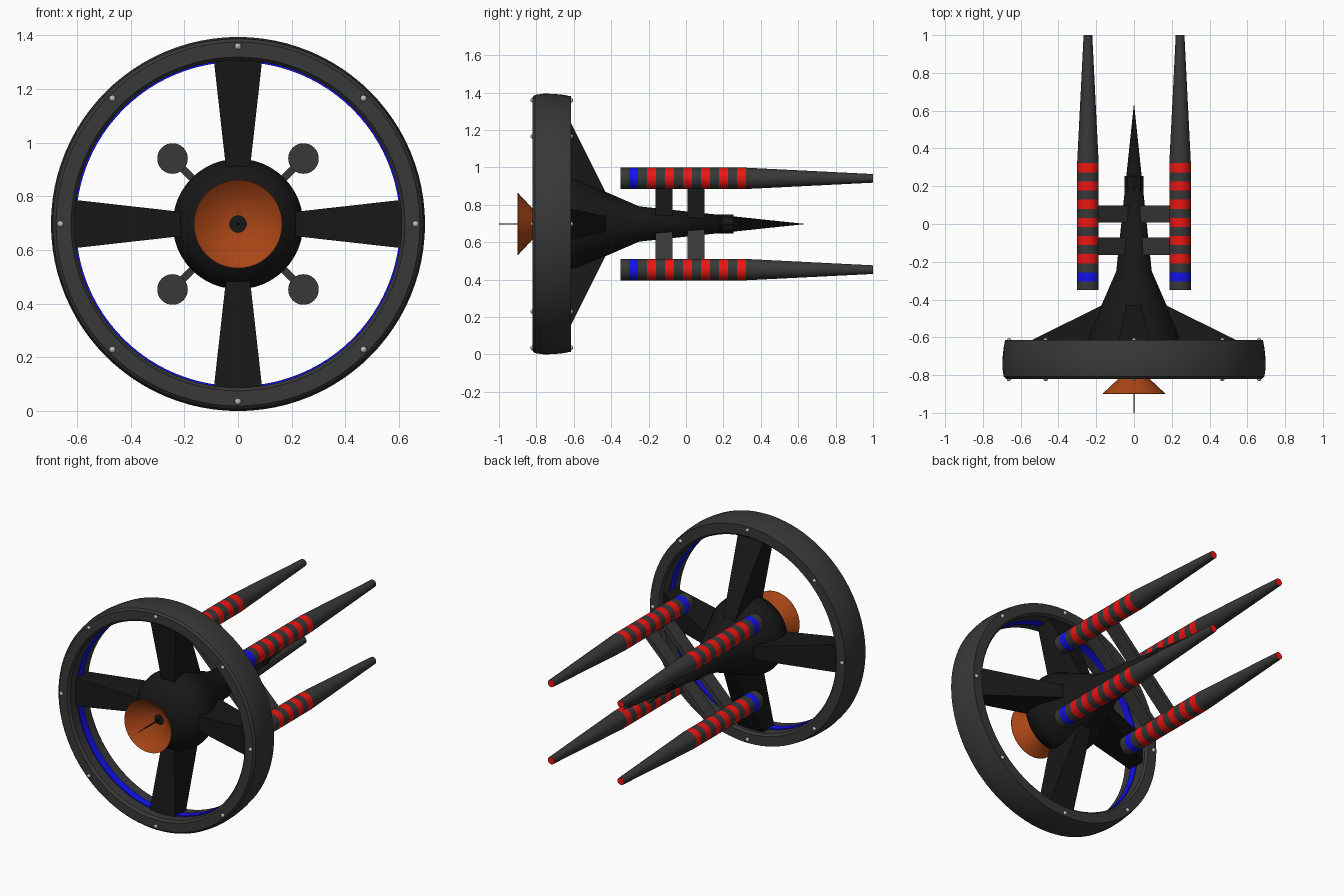
import bpy, bmesh, math
from mathutils import Matrix, Vector

if "Cube" in bpy.data.objects:
    bpy.data.objects.remove(bpy.data.objects["Cube"])

CZ = 0.697  # height of the main axis


def mat(name, *rgb):
    m = bpy.data.materials.new(name)
    m.diffuse_color = (*rgb, 1)
    m.use_nodes = True
    m.node_tree.nodes["Principled BSDF"].inputs["Base Color"].default_value = m.diffuse_color
    return m


GREY = mat("dark_grey", 0.04, 0.04, 0.04)
BLACK = mat("black", 0.009, 0.009, 0.009)
RED = mat("red", 0.85, 0.008, 0.006)
BLUE = mat("blue", 0.006, 0.006, 0.85)
ORANGE = mat("orange", 0.4, 0.06, 0.008)
SILVER = mat("silver", 0.5, 0.5, 0.5)


def finish(name, bm, mats, smooth=True):
    bmesh.ops.remove_doubles(bm, verts=bm.verts, dist=1e-5)
    bmesh.ops.recalc_face_normals(bm, faces=bm.faces)
    me = bpy.data.meshes.new(name)
    bm.to_mesh(me)
    bm.free()
    for m in mats:
        me.materials.append(m)
    if smooth:
        me.shade_smooth()
        me.set_sharp_from_angle(angle=math.radians(30))
    ob = bpy.data.objects.new(name, me)
    bpy.context.collection.objects.link(ob)
    return ob


def lathe(name, profile, mats, n=32, x=0.0, z=CZ, closed=False, slots=None):
    """Revolve (y, radius) points around an axis parallel to y."""
    bm = bmesh.new()
    rings = []
    for y, r in profile:
        if r == 0:
            rings.append([bm.verts.new((x, y, z))] * n)
        else:
            rings.append([bm.verts.new((x + r * math.cos(2 * math.pi * k / n), y,
                                        z + r * math.sin(2 * math.pi * k / n))) for k in range(n)])
    count = len(rings) if closed else len(rings) - 1
    for i in range(count):
        a, b = rings[i], rings[(i + 1) % len(rings)]
        for k in range(n):
            j = (k + 1) % n
            vs = list(dict.fromkeys((a[k], a[j], b[j], b[k])))
            f = bm.faces.new(vs)
            f.material_index = slots[i] if slots else 0
    return finish(name, bm, mats)


# Outer ring and its inner light band
lathe("outer_ring", [(-0.805, 0.61), (-0.82, 0.622), (-0.82, 0.678), (-0.808, 0.69),
                     (-0.76, 0.697), (-0.71, 0.696), (-0.66, 0.691), (-0.615, 0.683),
                     (-0.615, 0.622), (-0.63, 0.61)], [GREY], 96, closed=True)
lathe("inner_blue_band", [(-0.745, 0.615), (-0.745, 0.604), (-0.695, 0.604), (-0.695, 0.615)],
      [BLUE], 96, closed=True)

# Rivets on both ring faces
bm = bmesh.new()
for y in (-0.82, -0.615):
    for k in range(8):
        a = k * math.pi / 4
        p = Vector((0.662 * math.cos(a), y, CZ + 0.662 * math.sin(a)))
        bmesh.ops.create_uvsphere(bm, u_segments=12, v_segments=8, radius=0.012,
                                  matrix=Matrix.Translation(p))
finish("ring_rivets", bm, [SILVER])

# Hub and long tail spike
lathe("hub_and_tail_spike", [(-0.79, 0), (-0.785, 0.08), (-0.76, 0.15), (-0.72, 0.205),
                             (-0.67, 0.235), (-0.62, 0.243), (-0.58, 0.238), (-0.43, 0.172),
                             (-0.25, 0.094), (0.64, 0)], [BLACK], 48)
lathe("tail_collar", [(-0.1, 0), (-0.1, 0.05), (0.255, 0.05), (0.255, 0)], [BLACK], 8)

# Front dish with feed needle
lathe("front_dish", [(-0.76, 0), (-0.9, 0.165), (-0.897, 0.165), (-0.75, 0.008), (-0.75, 0)],
      [ORANGE], 48)
lathe("dish_needle", [(-0.76, 0), (-0.76, 0.006), (-0.9, 0.004), (-1.0, 0.0015), (-1.0, 0)],
      [BLACK], 8)

# Four wedge-shaped spokes
bm = bmesh.new()
for q in range(4):
    rot = Matrix.Translation((0, 0, CZ)) @ Matrix.Rotation(q * math.pi / 2, 4, 'Y')
    v = [[bm.verts.new(rot @ Vector(c)) for c in
          ((-w, y0, r), (w, y0, r), (w, y1, r), (-w, y1, r))]
         for r, w, y0, y1 in ((0.13, 0.036, -0.69, -0.41), (0.611, 0.09, -0.755, -0.65))]
    bm.faces.new(v[0])
    bm.faces.new(v[1])
    for i in range(4):
        j = (i + 1) % 4
        bm.faces.new((v[0][i], v[0][j], v[1][j], v[1][i]))
finish("spokes", bm, [BLACK], smooth=False)

# Nacelle profile: blue band, six red bands, long taper, red tail cap
profile, slots = [(-0.35, 0), (-0.35, 0.057)], [0]
for i in range(7):
    y = -0.305 + 0.0963 * i
    profile += [(y, 0.057), (y + 0.049, 0.057)]
    slots += [0, 2 if i == 0 else 1]
profile += [(1.0, 0.023), (1.0, 0)]
slots += [0, 1]

# Four nacelles with two diagonal pylons each
D = 0.244
for sx, side in ((-1, "left"), (1, "right")):
    for sz, level in ((-1, "lower"), (1, "upper")):
        lathe(f"{level}_{side}_nacelle", profile, [GREY, RED, BLUE], 32,
              sx * D, CZ + sz * D, slots=slots)
        bm = bmesh.new()
        for y in (-0.118, 0.053):
            m = (Matrix.Translation((sx * D / 2, y, CZ + sz * D / 2))
                 @ Matrix.Rotation(sx * sz * math.pi / 4, 4, 'Y')
                 @ Matrix.Diagonal((0.028, 0.092, D * 1.41, 1)))
            bmesh.ops.create_cube(bm, size=1, matrix=m)
        finish(f"{level}_{side}_pylons", bm, [GREY], smooth=False)
